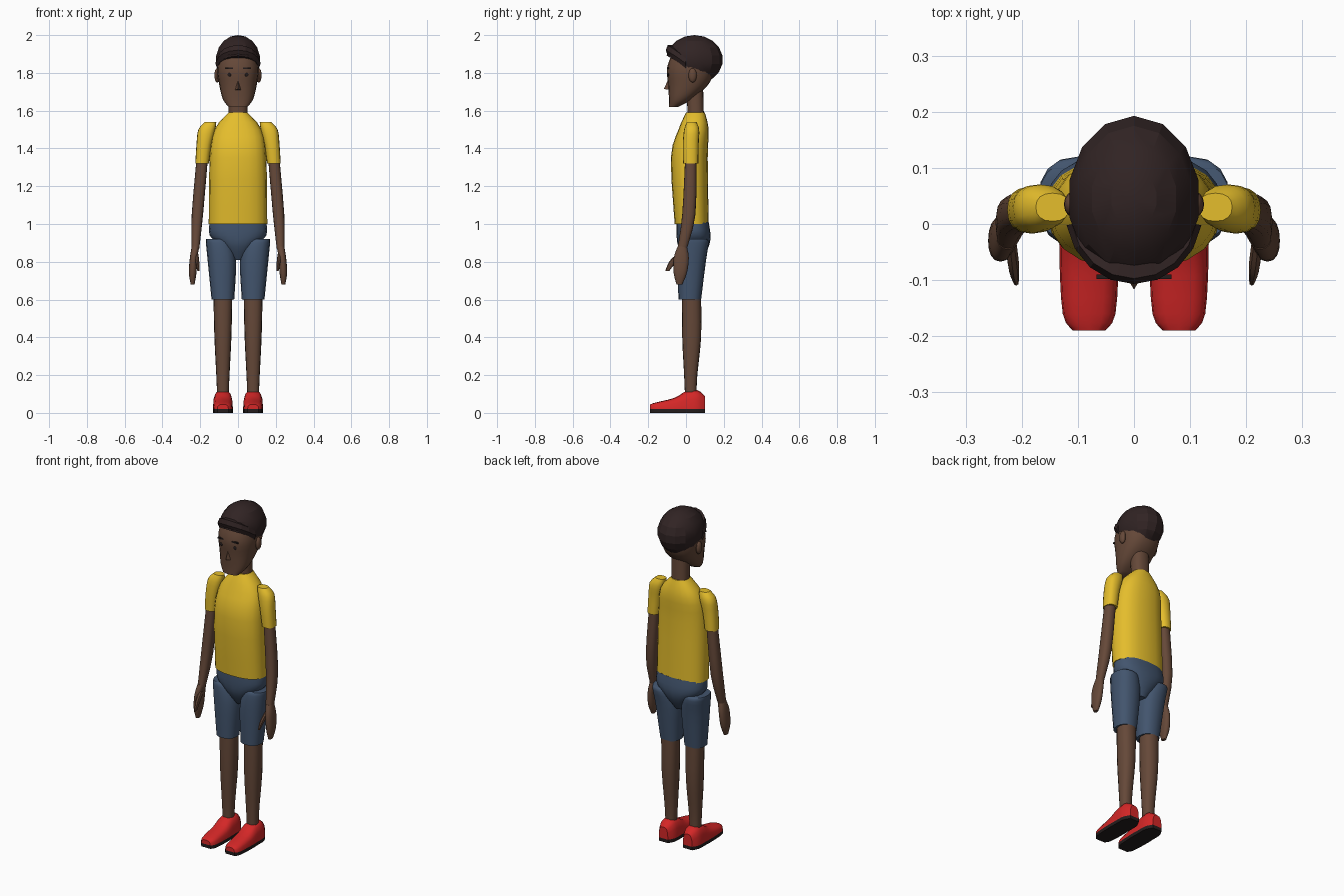
import bpy, bmesh, math
from mathutils import Matrix, Vector

default_cube = bpy.data.objects.get("Cube")
if default_cube:
    bpy.data.objects.remove(default_cube, do_unlink=True)


def material(name, red, green, blue):
    result = bpy.data.materials.new(name)
    result.use_nodes = True
    colour = (red, green, blue, 1)
    result.diffuse_color = colour
    result.node_tree.nodes["Principled BSDF"].inputs["Base Color"].default_value = colour
    return result


skin = material("brown skin", .13, .065, .04)
yellow = material("yellow shirt", .78, .51, .025)
blue = material("blue shorts", .055, .09, .155)
red = material("red shoe", .66, .02, .02)
dark_hair = material("dark hair", .03, .017, .017)
black = material("black sole", .017, .012, .012)


def finish(name, bm, colour, sharp_angle=40):
    """Turn a bmesh into a named, shaded object."""
    bmesh.ops.recalc_face_normals(bm, faces=bm.faces)
    mesh = bpy.data.meshes.new(name)
    bm.to_mesh(mesh)
    bm.free()
    mesh.materials.append(colour)
    part = bpy.data.objects.new(name, mesh)
    bpy.context.collection.objects.link(part)
    bpy.ops.object.select_all(action='DESELECT')
    part.select_set(True)
    bpy.context.view_layer.objects.active = part
    bpy.ops.object.shade_smooth_by_angle(angle=math.radians(sharp_angle))


def bridge_rings(name, rings, colour, sharp_angle=40):
    """Join equal closed rings of points and cap both ends."""
    bm = bmesh.new()
    loops = [[bm.verts.new(point) for point in ring] for ring in rings]
    for lower, upper in zip(loops, loops[1:]):
        for i in range(len(lower)):
            bm.faces.new((lower[i - 1], lower[i], upper[i], upper[i - 1]))
    bm.faces.new(loops[0])
    bm.faces.new(loops[-1])
    finish(name, bm, colour, sharp_angle)


def smooth_keys(keys, steps=3):
    """Pass a smooth spline through a few key sections."""
    keys = [Vector(key) for key in keys]
    padded = [keys[0], *keys, keys[-1]]
    result = []
    for before, start, end, after in zip(padded, padded[1:], padded[2:], padded[3:]):
        leave, arrive = (end - before) / 2, (after - start) / 2
        for step in range(steps):
            t = step / steps
            ease = t * t * (3 - 2 * t)
            result.append(start.lerp(end, ease) + leave * t * (1 - t) ** 2
                          - arrive * t * t * (1 - t))
    return result + [keys[-1]]


def rounded(angle, squareness=.85):
    """Point on a slightly squared unit circle."""
    def soften(value):
        return math.copysign(abs(value) ** squareness, value)
    return soften(math.cos(angle)), soften(math.sin(angle))


def loft(name, colour, keys, side=1, sides=16):
    """Upright form; keys are height, centre x, centre y, half width, half depth."""
    outline = [rounded(math.tau * i / sides) for i in range(sides)]
    rings = [[(side * (x + width * u), y + depth * v, z) for u, v in outline]
             for z, x, y, width, depth in smooth_keys(keys)]
    bridge_rings(name, rings, colour)


def body_loft(name, colour, keys):
    """Symmetric form; keys are height, half width, front y, back y."""
    loft(name, colour, [(z, 0, (front + back) / 2, width, (back - front) / 2)
                        for z, width, front, back in keys], sides=20)


def place(centre, radii):
    return Matrix.Translation(centre) @ Matrix.Diagonal((*radii, 1))


def ball(name, colour, centre, radii):
    bm = bmesh.new()
    bmesh.ops.create_uvsphere(bm, u_segments=12, v_segments=8, radius=1,
                              matrix=place(centre, radii))
    finish(name, bm, colour)


# Torso, hips and neck
body_loft("shirt_body", yellow, [(1, .155, -.06, .12), (1.35, .15, -.08, .115),
                                 (1.5, .125, -.04, .12), (1.59, .05, 0, .1)])
body_loft("shorts_hips", blue, [(.81, .03, 0, .08), (.88, .09, -.04, .12),
                                (.94, .15, -.05, .13), (1.01, .15, -.05, .12)])
body_loft("neck", skin, [(1.56, .05, .01, .095), (1.75, .05, 0, .09)])

# Head with a slanting jaw
body_loft("head", skin, [(1.62, .05, -.09, -.04), (1.66, .08, -.09, .03),
                         (1.74, .1, -.095, .12), (1.83, .11, -.1, .15),
                         (1.93, .09, -.06, .13)])

# Faceted cap of hair, sliced along the hairline
bm = bmesh.new()
bmesh.ops.create_uvsphere(bm, u_segments=14, v_segments=9, radius=1,
                          matrix=place((0, .045, 1.87), (.12, .15, .13)))
cut = bmesh.ops.bisect_plane(bm, geom=bm.verts[:] + bm.edges[:] + bm.faces[:],
                             plane_co=(0, -.1, 1.89), plane_no=(0, .56, 1),
                             clear_inner=True)
rim = [item for item in cut["geom_cut"] if isinstance(item, bmesh.types.BMEdge)]
bmesh.ops.contextual_create(bm, geom=rim)
finish("hair", bm, dark_hair, sharp_angle=20)

# Fringe swept round the forehead
fringe = []
for i in range(-4, 5):
    angle = math.radians(20 * i)
    outward = Vector((math.sin(angle), -math.cos(angle), 0))
    drop = .07 * (i / 4) ** 2
    centre = Vector((.1 * outward.x, .02 + .105 * outward.y, 1.92 - drop))
    fringe.append([centre + outward * .022 * u + Vector((0, 0, .03 * v))
                   for u, v in (rounded(math.tau * k / 6) for k in range(6))])
bridge_rings("fringe", fringe, dark_hair, sharp_angle=20)

# Nose wedge
bm = bmesh.new()
corners = [bm.verts.new(point) for point in
           ((0, -.117, 1.715), (0, -.09, 1.775), (.016, -.09, 1.71), (-.016, -.09, 1.71))]
for skipped in corners:
    bm.faces.new([corner for corner in corners if corner is not skipped])
finish("nose", bm, skin, sharp_angle=20)

# Foot outline; keys are y, half width, top height
foot_keys = [(.1, .03, .09), (.06, .05, .12), (0, .052, .115),
             (-.06, .053, .08), (-.16, .047, .055), (-.19, .029, .045)]
foot_x, sole_height = .08, .02
foot_rings = smooth_keys(foot_keys)
shoe_arch = [rounded(math.pi * i / 8, squareness=.7) for i in range(9)]
sole_box = [(-1, 0), (-1, 1), (1, 1), (1, 0)]

for label, side in (("left", 1), ("right", -1)):
    # Face details
    ball(label + "_ear", skin, (side * .11, .035, 1.787), (.015, .022, .038))
    ball(label + "_eye", black, (side * .045, -.094, 1.79), (.011, .004, .01))
    bm = bmesh.new()
    bmesh.ops.create_cube(bm, size=2, matrix=place((side * .047, -.094, 1.824),
                                                   (.02, .004, .004)))
    finish(label + "_eyebrow", bm, black)

    # Arm
    loft(label + "_sleeve", yellow, [
        (1.32, .19, .025, .036, .04), (1.42, .18, .025, .04, .042),
        (1.5, .165, .03, .045, .04), (1.54, .145, .03, .03, .025)], side)
    loft(label + "_arm", skin, [
        (.87, .225, -.02, .02, .025), (1.05, .215, .015, .03, .035),
        (1.34, .19, .025, .03, .03)], side)
    loft(label + "_hand", skin, [
        (.68, .24, -.035, .01, .015), (.74, .24, -.03, .02, .035),
        (.82, .235, -.025, .02, .04), (.88, .225, -.02, .02, .025)], side)
    loft(label + "_thumb", skin, [
        (.75, .21, -.1, .005, .01), (.8, .215, -.07, .01, .02),
        (.84, .22, -.03, .01, .02)], side, sides=8)

    # Leg
    loft(label + "_shorts_leg", blue, [
        (.6, .08, .02, .06, .06), (.8, .085, .03, .075, .075),
        (.9, .1, .04, .07, .08), (.92, .11, .04, .06, .07)], side)
    loft(label + "_leg", skin, [
        (.08, .08, .025, .03, .03), (.2, .08, .025, .035, .035),
        (.4, .08, .03, .045, .05), (.62, .08, .03, .05, .05)], side)

    # Shoe and its flat sole
    bridge_rings(label + "_shoe", [
        [(side * (foot_x + width * u), y, sole_height + (top - sole_height) * v)
         for u, v in shoe_arch] for y, width, top in foot_rings], red)
    bridge_rings(label + "_sole", [
        [(side * (foot_x + width * u), y, sole_height * v) for u, v in sole_box]
        for y, width, top in foot_rings], black)
